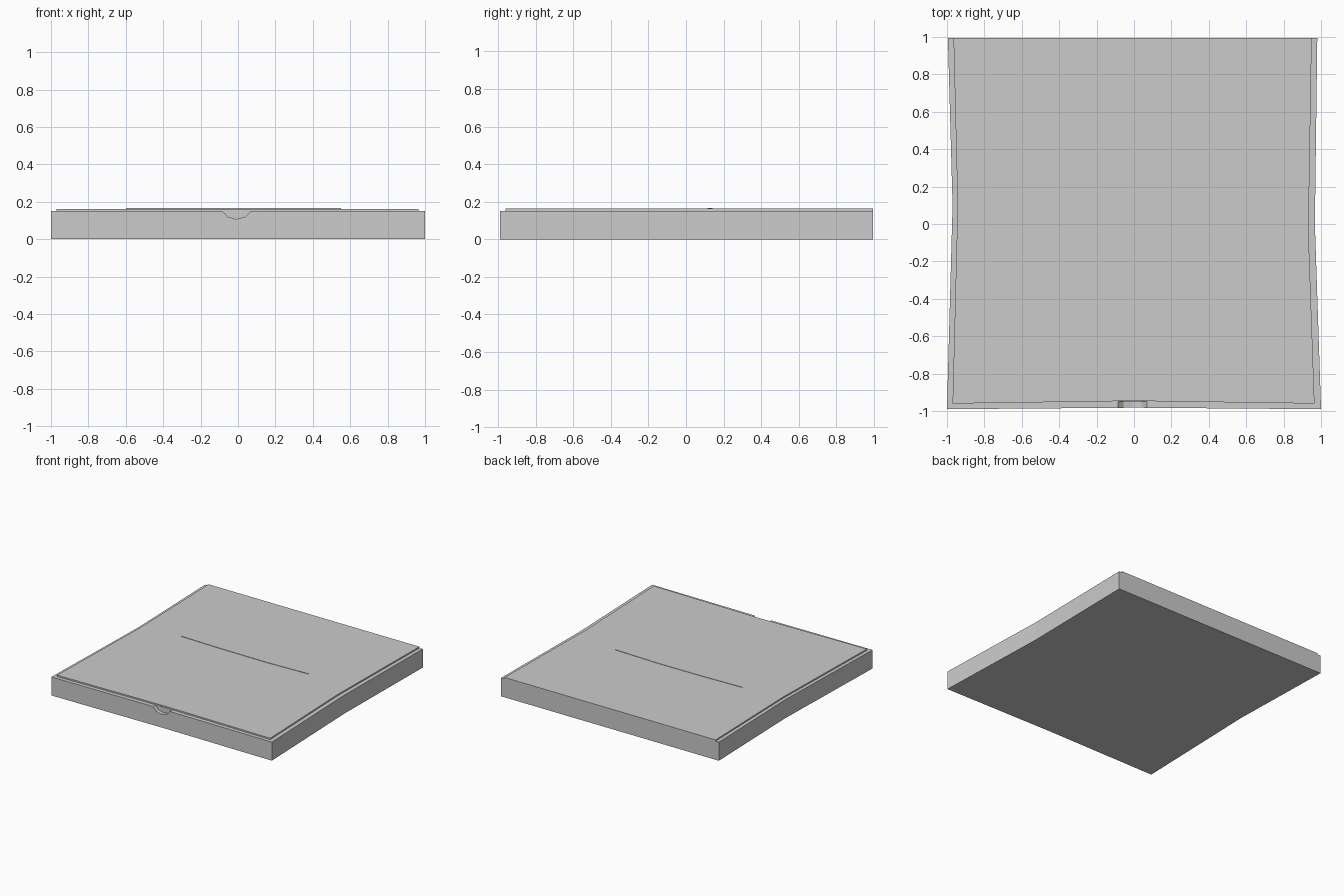
import bpy, bmesh

if "Cube" in bpy.data.objects:
    bpy.data.objects.remove(bpy.data.objects["Cube"])

def prism(name, outline, low, high, axis="z"):
    """Extrude a 2D outline along z, or an x-z outline along y."""
    bm = bmesh.new()
    def point(p, h):
        return (p[0], p[1], h) if axis == "z" else (p[0], h, p[1])
    a = [bm.verts.new(point(p, low)) for p in outline]
    b = [bm.verts.new(point(p, high)) for p in outline]
    bm.faces.new(a[::-1])
    bm.faces.new(b)
    n = len(outline)
    for i in range(n):
        j = (i + 1) % n
        bm.faces.new((a[i], a[j], b[j], b[i]))
    bmesh.ops.recalc_face_normals(bm, faces=bm.faces)
    mesh = bpy.data.meshes.new(name)
    bm.to_mesh(mesh)
    bm.free()
    obj = bpy.data.objects.new(name, mesh)
    bpy.context.collection.objects.link(obj)
    return obj

# slightly waisted box body
body = prism("box_body", [
    (-1.0, -0.99), (0, -0.982), (1.0, -0.99), (0.967, 0),
    (0.98, 0.995), (-0.995, 0.995), (-0.97, 0.1)], 0, 0.152)

# thumb notch in the front wall
cutter = prism("notch_cutter", [
    (-0.09, 0.17), (-0.085, 0.152), (-0.055, 0.12), (-0.01, 0.108),
    (0.04, 0.12), (0.07, 0.152), (0.075, 0.17)], -1.1, -0.95, "y")
cutter.hide_render = True
cutter.hide_viewport = True
cut = body.modifiers.new("thumb_notch", "BOOLEAN")
cut.operation = "DIFFERENCE"
cut.solver = "EXACT"
cut.object = cutter

# thin lid panel, inset on three sides and flush at the back
prism("lid_panel", [
    (-0.97, -0.96), (0, -0.946), (0.965, -0.96), (0.933, -0.04),
    (0.95, 0.995), (-0.965, 0.995), (-0.943, 0.1)], 0.145, 0.163)

# low tapered crease across the lid
prism("lid_crease", [
    (-0.6, 0.127), (-0.25, 0.117), (0.17, 0.114), (0.55, 0.127),
    (0.15, 0.14), (-0.25, 0.137)], 0.16, 0.166)
